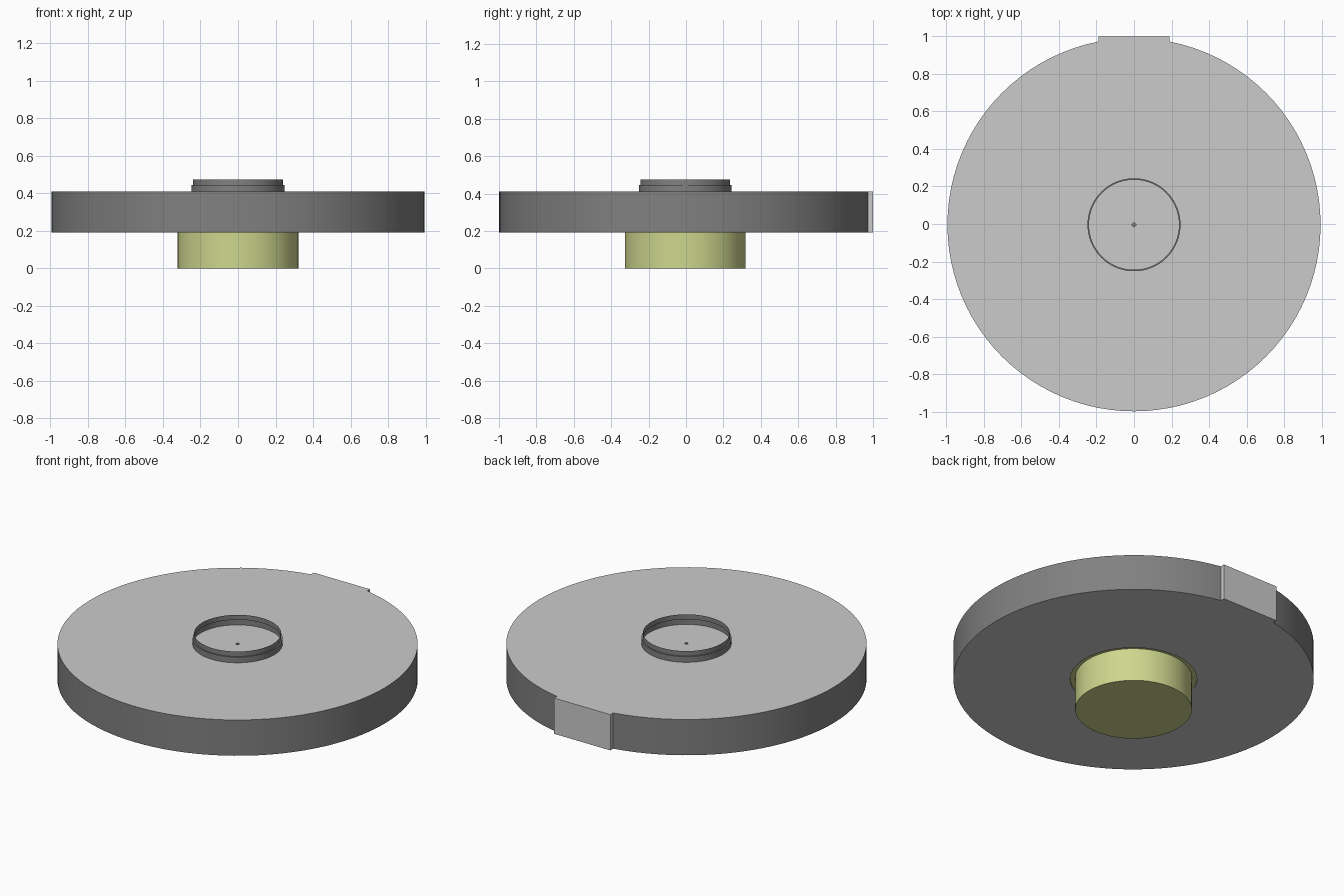
import bpy, bmesh, math

if "Cube" in bpy.data.objects:
    bpy.data.objects.remove(bpy.data.objects["Cube"])

SEG = 96
CY = -0.004          # the disc sits slightly back so the tab reaches y = 1


def material(name, rgb):
    m = bpy.data.materials.new(name)
    m.diffuse_color = (*rgb, 1)
    m.use_nodes = True
    m.node_tree.nodes["Principled BSDF"].inputs["Base Color"].default_value = m.diffuse_color
    return m


def finish(name, bm, mat=None):
    me = bpy.data.meshes.new(name)
    bm.to_mesh(me)
    bm.free()
    ob = bpy.data.objects.new(name, me)
    bpy.context.collection.objects.link(ob)
    if mat:
        me.materials.append(mat)
    bpy.ops.object.select_all(action='DESELECT')
    bpy.context.view_layer.objects.active = ob
    ob.select_set(True)
    bpy.ops.object.shade_smooth_by_angle(angle=math.radians(30))
    return ob


def lathe(name, profile, mat=None):
    """Spin (radius, z) points, listed bottom to top on the outside, about the axis."""
    bm = bmesh.new()
    rings = []
    for r, z in profile:
        if r == 0:
            rings.append([bm.verts.new((0, CY, z))] * SEG)
        else:
            rings.append([bm.verts.new((r * math.cos(2 * math.pi * i / SEG),
                                        CY + r * math.sin(2 * math.pi * i / SEG), z))
                          for i in range(SEG)])
    for a, b in zip(rings, rings[1:]):
        for i in range(SEG):
            j = (i + 1) % SEG
            bm.faces.new(dict.fromkeys((a[i], a[j], b[j], b[i])))
    return finish(name, bm, mat)


dark = material("dark_grey", (0.22, 0.22, 0.22))
olive = material("olive_yellow", (0.62, 0.68, 0.27))
R, Z0, Z1 = 0.995, 0.192, 0.41

# Flat faces of the disc: underside with shallow socket, top with tiny centre pit
lathe("disc_underside", [(0.35, 0.202), (0.35, Z0), (R, Z0)])
lathe("disc_top", [(R, Z1), (0.01, Z1)])
lathe("centre_pit", [(0.01, Z1), (0.01, Z1 - 0.01), (0, Z1 - 0.01)], dark)

# Outer band of the disc
lathe("disc_rim", [(R, Z0), (R, Z1)], dark)

# Thin stepped collar, open at the top
lathe("collar", [(0.248, Z1), (0.248, 0.445), (0.24, 0.445), (0.24, 0.475)], dark)

# Coloured plug below, with flange seated in the socket
lathe("plug", [(0, 0), (0.322, 0), (0.322, 0.202), (0.35, 0.202)], olive)

# Flat tab on the rear edge
bm = bmesh.new()
bmesh.ops.create_cube(bm, size=1)
bmesh.ops.scale(bm, vec=(0.38, 0.05, Z1 - Z0), verts=bm.verts)
bmesh.ops.translate(bm, vec=(0, 0.975, (Z0 + Z1) / 2), verts=bm.verts)
finish("rear_tab", bm)
